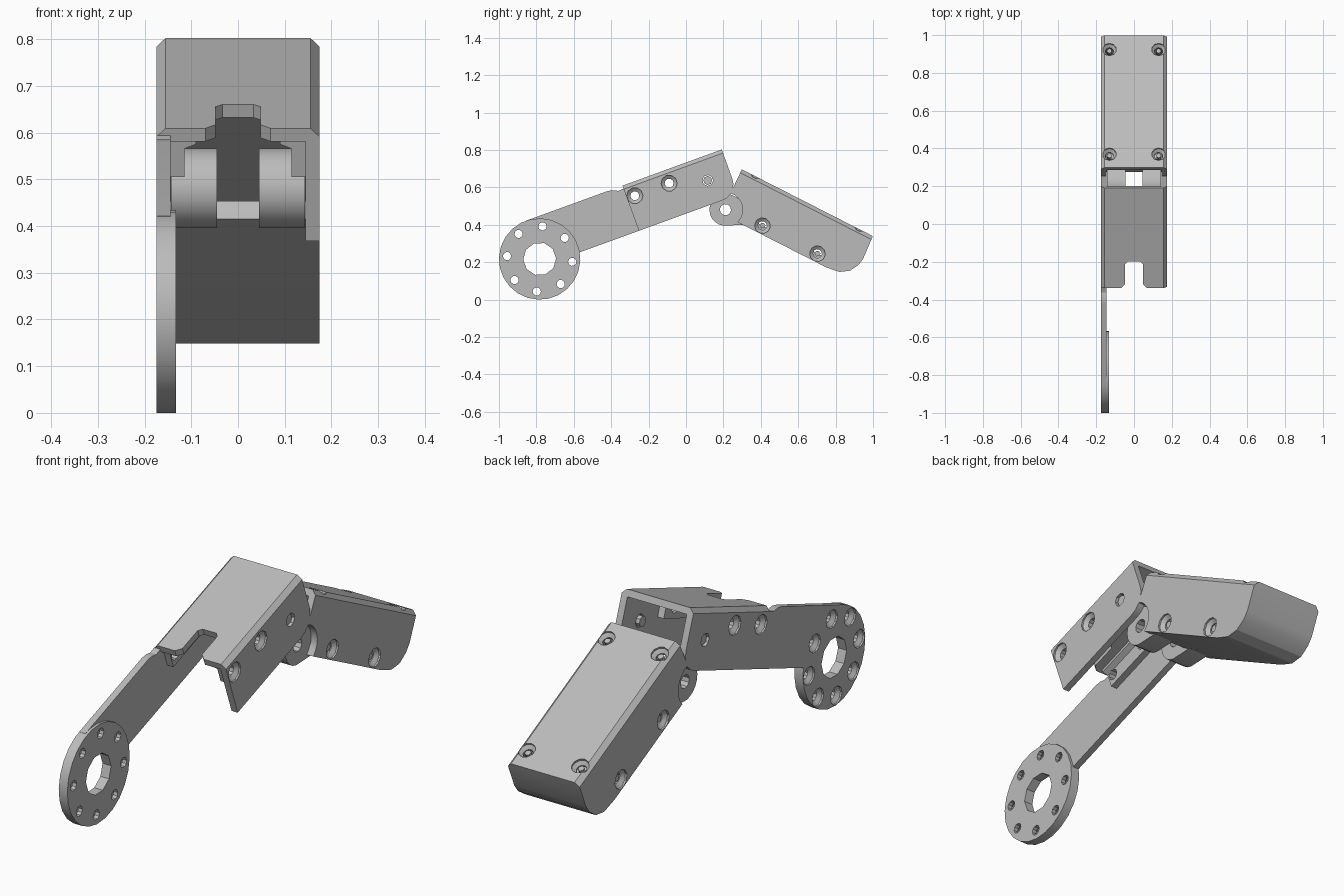
import bpy, bmesh
from math import sin, cos, pi, radians
from mathutils import Vector, Matrix

cube = bpy.data.objects.get("Cube")
if cube:
    bpy.data.objects.remove(cube)

grey = bpy.data.materials.new("plain grey")
grey.use_nodes = True
grey.diffuse_color = (0.5, 0.5, 0.5, 1)
grey.node_tree.nodes["Principled BSDF"].inputs["Base Color"].default_value = (0.5, 0.5, 0.5, 1)

HALF, WALL = 0.175, 0.03
INNER = HALF - WALL


def loft(name, sections):
    """Close a stack of matching outlines into a solid."""
    bm = bmesh.new()
    rows = [[bm.verts.new(p) for p in s] for s in sections]
    n = len(rows[0])
    for low, high in zip(rows, rows[1:]):
        for i in range(n):
            j = (i + 1) % n
            bm.faces.new((low[i], low[j], high[j], high[i]))
    bm.faces.new(rows[0][::-1])
    bm.faces.new(rows[-1])
    bmesh.ops.recalc_face_normals(bm, faces=bm.faces)
    mesh = bpy.data.meshes.new(name)
    bm.to_mesh(mesh)
    bm.free()
    obj = bpy.data.objects.new(name, mesh)
    bpy.context.collection.objects.link(obj)
    mesh.materials.append(grey)
    return obj


def prism(name, outline, axis, a, b):
    """Extrude a 2D outline along one axis from a to b."""
    def place(p, d):
        v = list(p)
        v.insert(axis, d)
        return v
    return loft(name, [[place(p, d) for p in outline] for d in (a, b)])


def box(name, x, y, z):
    return prism(name, [(x[0], y[0]), (x[1], y[0]), (x[1], y[1]), (x[0], y[1])], 2, *z)


def turned(name, centre, axis, rings, sides):
    """Round solid: rings of (distance along axis, radius)."""
    turn = Vector(axis).to_track_quat('Z', 'Y')
    c = Vector(centre)
    ang = [2 * pi * (i + 0.5) / sides for i in range(sides)]
    return loft(name, [[c + turn @ Vector((r * cos(a), r * sin(a), d)) for a in ang]
                       for d, r in rings])


def arc(cy, cz, r, start, end, steps):
    angles = [radians(start + (end - start) * i / steps) for i in range(steps + 1)]
    return [(cy + r * cos(a), cz + r * sin(a)) for a in angles]


def cut(obj, *cutters):
    bpy.context.view_layer.objects.active = obj
    for c in cutters:
        mod = obj.modifiers.new("cut", 'BOOLEAN')
        mod.operation, mod.solver, mod.object = 'DIFFERENCE', 'EXACT', c
        bpy.ops.object.modifier_apply(modifier=mod.name)
        bpy.data.objects.remove(c)


def countersink(centre, axis, wide, narrow, depth):
    """Cutter for a cone-mouthed hole; axis points out of the surface."""
    return turned("hole", centre, axis, [(-depth, narrow), (-0.022, narrow),
                                         (-0.008, wide), (0.01, wide)], 10)


def chamfers(top, size):
    """Cutters for the two long upper edges."""
    out = HALF + 0.01
    for s in (-1, 1):
        yield prism("chamfer", [(s * (HALF - size), top), (s * HALF, top - size),
                                (s * out, top - size), (s * out, top + 0.01),
                                (s * (HALF - size), top + 0.01)], 1, -1, 2)


def pose(objects, y, z, degrees):
    for o in objects:
        o.matrix_world = Matrix.Translation((0, y, z)) @ Matrix.Rotation(radians(degrees), 4, 'X')
        bpy.ops.object.select_all(action='DESELECT')
        o.select_set(True)
        bpy.context.view_layer.objects.active = o
        bpy.ops.object.shade_smooth_by_angle(angle=radians(25))


# Upper channel: open below and at both ends, slotted at the front
START, END, TOP, LOW = 0.55, 1.115, 0.217, -0.04
side = [(START, LOW), *arc(END - 0.09, LOW + 0.09, 0.09, -90, 0, 5), (END, TOP), (START, TOP)]
channel = prism("upper_channel", side, 0, -HALF, HALF)
slot = [(-0.09, START - 0.02), (0.09, START - 0.02), (0.048, START + 0.022), (0.048, 0.685),
        (0.033, 0.7), (-0.033, 0.7), (-0.048, 0.685), (-0.048, START + 0.022)]
cut(channel, box("hollow", (-INNER, INNER), (0.4, 1.3), (-0.2, TOP - WALL)),
    prism("slot", slot, 2, 0.1, 0.3), *chamfers(TOP, 0.02))
ribs = []
for s, label in ((-1, "right"), (1, "left")):
    # Stepped rib under the top plate, inside each wall
    steps = [(s * 0.147, 0.1), (s * 0.115, 0.1), (s * 0.115, 0.165),
             (s * 0.09, 0.175), (s * 0.09, 0.19), (s * 0.147, 0.19)]
    rib = prism(label + "_inner_rib", steps, 1, START + 0.015, 0.86)
    for y in (0.594, 0.789):
        hole = (s * HALF, y, 0.144)
        cut(channel, countersink(hole, (s, 0, 0), 0.043, 0.024, 0.05))
        cut(rib, countersink(hole, (s, 0, 0), 0.043, 0.024, 0.1))
    cut(channel, turned("pin_hole", (s * HALF, 0.988, 0.087), (s, 0, 0),
                        [(-0.05, 0.029), (0.01, 0.029)], 8))
    pin = turned(label + "_pin", (s * HALF, 0.988, 0.087), (s, 0, 0),
                 [(-0.045, 0.024), (-0.01, 0.024)], 8)
    ribs += [rib, pin]

# Long side arm with a small relief notch where it meets the channel
arm = prism("side_arm", [(0, LOW), (START, LOW), (START, 0.2), (0.52, 0.198), (0.49, 0.213),
                         (0.46, TOP), (0, TOP)], 0, -HALF, -INNER)
disc = turned("mounting_disc", (-HALF, 0, 0), (1, 0, 0), [(0, 0.2175), (0.042, 0.2175)], 24)
for part in (arm, disc):
    cut(part, turned("bore", (-HALF, 0, 0), (1, 0, 0), [(-0.05, 0.088), (0.1, 0.088)], 10))
    for i in range(8):
        a = radians(20 + 45 * i)
        cut(part, countersink((-HALF, 0.175 * cos(a), 0.175 * sin(a)), (-1, 0, 0),
                              0.04, 0.022, 0.08))

pose([channel, arm, disc, *ribs], -0.7825, 0.2175, 20)

# Lower housing: hollow box with a rounded far end, cleared around the hinge
TOP2, LOW2 = 0.232, -0.03
side = [(-0.02, TOP2), *arc(0, 0, 0.092, 100, -19, 8), (0.62, LOW2),
        (0.694, -0.02), (0.742, 0.012), (0.768, 0.06), (0.775, 0.1), (0.766, TOP2)]
housing = prism("lower_housing", side, 0, -HALF, HALF)
cut(housing, box("hollow", (-INNER, INNER), (-0.2, 0.7), (0.015, TOP2 - WALL)),
    *chamfers(TOP2, 0.02))
screws = []
for s, label in ((-1, "right"), (1, "left")):
    for n, y in enumerate((0.215, 0.545)):
        cut(housing, countersink((s * HALF, y, 0.014), (s, 0, 0), 0.042, 0.024, 0.06))
        screws.append(turned(f"{label}_side_screw_{n + 1}", (s * HALF, y, 0.014), (s, 0, 0),
                             [(-0.06, 0.016), (-0.02, 0.016)], 6))
    for n, y in enumerate((0.06, 0.682)):
        cut(housing, countersink((s * 0.13, y, TOP2), (0, 0, 1), 0.037, 0.022, 0.06))
        screws.append(turned(f"{label}_top_screw_{n + 1}", (s * 0.13, y, TOP2), (0, 0, 1),
                             [(-0.06, 0.014), (-0.016, 0.014)], 6))

# Pair of hinge lugs
lugs = []
for s, label in ((-1, "right"), (1, "left")):
    outline = [(0.17, 0.086), *arc(0, 0, 0.086, 90, 290, 12), (0.12, LOW2), (0.17, LOW2)]
    lug = prism(label + "_hinge_lug", outline, 0, s * 0.045, s * 0.143)
    cut(lug, turned("hinge_hole", (0, 0, 0), (1, 0, 0), [(-0.3, 0.03), (0.3, 0.03)], 10))
    lugs.append(lug)

pose([housing, *screws, *lugs], 0.211, 0.481, -27)
